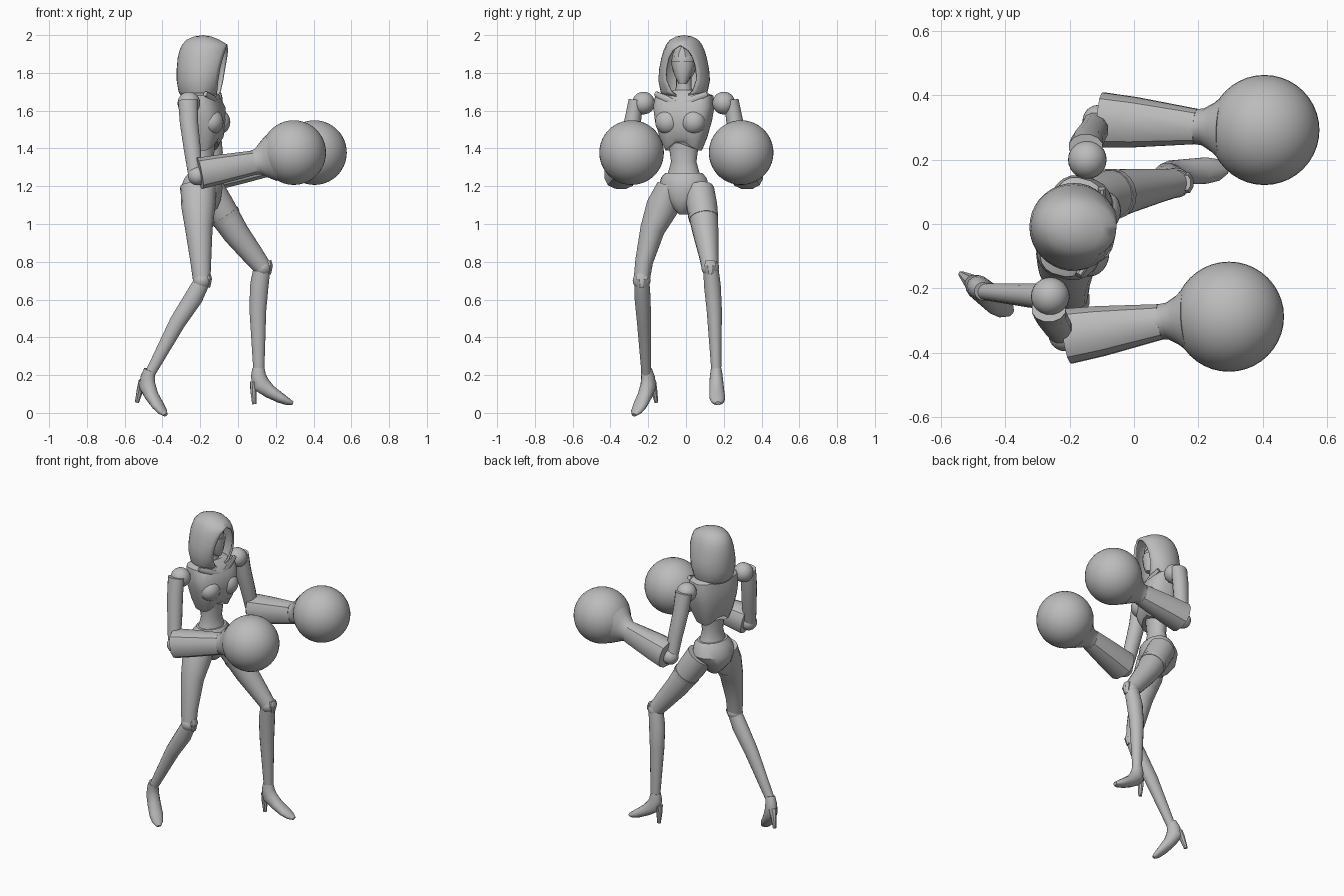
import bpy, bmesh, math
from mathutils import Vector, Matrix

if "Cube" in bpy.data.objects:
    bpy.data.objects.remove(bpy.data.objects["Cube"])

grey = bpy.data.materials.new("plain_grey")
grey.use_nodes = True
grey.diffuse_color = (0.5, 0.5, 0.5, 1)
grey.node_tree.nodes["Principled BSDF"].inputs["Base Color"].default_value = (0.5, 0.5, 0.5, 1)


def finish(name, bm, angle=35):
    bmesh.ops.recalc_face_normals(bm, faces=bm.faces)
    me = bpy.data.meshes.new(name)
    bm.to_mesh(me)
    bm.free()
    me.materials.append(grey)
    me.shade_smooth()
    me.set_sharp_from_angle(angle=math.radians(angle))
    ob = bpy.data.objects.new(name, me)
    bpy.context.collection.objects.link(ob)
    return ob


def frame(yaw, centre):
    """Body frame: u forward, v to the left, z up."""
    return Matrix.Translation((*centre, 0)) @ Matrix.Rotation(math.radians(yaw), 4, 'Z')


def loft(name, rings, side=(0, 1, 0), n=16, power=1.0, level=False, mat=None, shape=None):
    """Closed skin over rings given as (centre, half width, half depth)."""
    bm = bmesh.new()
    cs = [Vector(r[0]) for r in rings]
    loops = []
    for i, (_, ra, rb) in enumerate(rings):
        t = Vector((0, 0, 1))
        if not level:
            t = (cs[min(i + 1, len(cs) - 1)] - cs[max(i - 1, 0)]).normalized()
        a = Vector(side)
        a = (a - t * a.dot(t)).normalized()
        b = t.cross(a)
        loop = []
        for k in range(n):
            c, s = (f((k + 0.5) * math.tau / n) for f in (math.cos, math.sin))
            c, s = (math.copysign(abs(w) ** power, w) for w in (c, s))
            loop.append(bm.verts.new(cs[i] + a * ra * c + b * rb * s))
        loops.append(loop)
    for p, q in zip(loops, loops[1:]):
        for k in range(n):
            bm.faces.new((p[k], p[(k + 1) % n], q[(k + 1) % n], q[k]))
    bm.faces.new(loops[0])
    bm.faces.new(loops[-1])
    if shape:
        for v in bm.verts:
            shape(v.co)
    if mat:
        bm.transform(mat)
    return finish(name, bm)


def ball(name, centre, size, mat=None, seg=24):
    bm = bmesh.new()
    bmesh.ops.create_uvsphere(bm, u_segments=seg, v_segments=seg // 2 + 2, radius=1)
    size = size if isinstance(size, tuple) else (size,) * 3
    bm.transform(Matrix.Translation(centre) @ Matrix.Diagonal((*size, 1)))
    if mat:
        bm.transform(mat)
    return finish(name, bm)


# Torso, turned slightly toward the right-hand side
body = frame(-15, (-0.185, -0.012))


def rib_arch(co):
    if co.z < 1.43:
        co.z += 0.06 * max(0, 1 - abs(co.y) / 0.09)


loft("chest", [((0, 0, 1.39), .095, .075), ((0.005, 0, 1.46), .125, .095),
               ((0.005, 0, 1.55), .15, .11), ((0, 0, 1.62), .162, .105),
               ((-0.01, 0, 1.68), .155, .085), ((-0.01, 0, 1.71), .08, .055)],
     n=24, power=0.7, level=True, mat=body, shape=rib_arch)
for s, label in ((1, "left"), (-1, "right")):
    ball(label + "_bust", (0.07, 0.07 * s, 1.54), (0.058, 0.066, 0.065), body)
    loft(label + "_collar_plate", [((0.085, 0.01 * s, 1.63), .018, .012),
                                   ((0.075, 0.075 * s, 1.66), .022, .012),
                                   ((0.05, 0.14 * s, 1.69), .014, .012)],
         side=(0, 0, 1), n=8, mat=body)
loft("waist", [((0, 0, 1.47), .085, .065), ((0, 0, 1.40), .078, .06), ((0, 0, 1.33), .068, .055),
               ((0, 0, 1.27), .085, .065), ((0, 0, 1.23), .10, .08)], level=True, mat=body)
loft("pelvis", [((0, 0, 1.27), .10, .075), ((0, 0, 1.245), .122, .095), ((-.01, 0, 1.19), .137, .112),
                ((-.01, 0, 1.13), .105, .105), ((0, 0, 1.08), .055, .075), ((0, 0, 1.05), .022, .04)],
     n=20, level=True, mat=body)
loft("neck", [((0, 0, 1.66), .06, .05), ((0, 0, 1.73), .04, .04), ((0, 0, 1.82), .04, .04)],
     level=True, mat=body)

# Head, mask and hood
head = frame(-9, (-0.185, -0.01))
ball("head", (0.005, 0, 1.855), (0.075, 0.066, 0.1), head)
loft("face_mask", [((0.045, 0, 1.745), .022, .03), ((0.04, 0, 1.78), .042, .045),
                   ((0.03, 0, 1.83), .06, .06), ((0.03, 0, 1.86), .066, .058)],
     n=12, level=True, mat=head)
loft("brow_plate", [((0.045, 0, 1.885), .05, .035), ((0.045, 0, 1.91), .04, .03),
                    ((0.04, 0, 1.94), .008, .02)], n=8, level=True, mat=head)


def make_hood():
    bm = bmesh.new()
    n = 28
    # height, back, front rim, half width, half opening
    table = [(1.675, .115, .075, .115, .03), (1.70, .13, .085, .125, .06), (1.76, .14, .095, .137, .085),
             (1.82, .14, .105, .132, .085), (1.88, .135, .118, .12, .07), (1.92, .125, .127, .108, .045),
             (1.95, .112, .13, .094, .004), (1.975, .088, .088, .075, .001), (1.992, .05, .045, .043, .001)]
    loops = []
    for z, back, rim, hw, gap in table:
        a = math.asin(gap / hw)
        loop = []
        for k in range(n + 1):
            t = a + (math.tau - 2 * a) * k / n
            c = math.cos(t)
            u = c * (rim / math.cos(a) if c > 0 else back)
            loop.append(bm.verts.new((u, hw * math.sin(t), z)))
        loops.append(loop)
    for p, q in zip(loops, loops[1:]):
        for k in range(n):
            bm.faces.new((p[k], p[k + 1], q[k + 1], q[k]))
    top = bm.verts.new((0, 0, 2.0))
    for k in range(n):
        bm.faces.new((loops[-1][k], loops[-1][k + 1], top))
    # close the seam above the opening
    for p, q in zip(loops[6:], loops[7:]):
        bm.faces.new((p[-1], p[0], q[0], q[-1]))
    bm.faces.new((loops[-1][-1], loops[-1][0], top))
    bm.transform(head)
    hood = finish("hood", bm, 50)
    mod = hood.modifiers.new("thickness", 'SOLIDIFY')
    mod.thickness = 0.012
    mod.offset = -1


make_hood()

# Arms and round gloves
arms = {"right": (-1, (-0.26, -0.225), (-0.215, -0.345), (0.295, -0.288)),
        "left": (1, (-0.145, 0.20), (-0.11, 0.32), (0.405, 0.292))}
for label, (s, (sx, sy), (ex, ey), (gx, gy)) in arms.items():
    ball(label + "_shoulder", (sx, sy, 1.64), 0.06)
    loft(label + "_upper_arm", [((sx - .005, sy + .04 * s, 1.655), .04, .054),
                                ((sx, sy + .058 * s, 1.54), .046, .05),
                                ((sx + .02, sy + .09 * s, 1.38), .042, .046),
                                ((ex - .01, ey, 1.24), .034, .036)], n=12)
    ball(label + "_elbow", (ex, ey, 1.255), 0.05)
    wrist = Vector((gx - .21, gy + .015 * s * (1 if s < 0 else 0.7), 1.325))
    elbow = Vector((ex + .01, ey + .003 * s, 1.268))
    loft(label + "_forearm", [(elbow, .088, .086), (elbow.lerp(wrist, .35), .08, .08),
                              (wrist, .056, .066)], n=12, power=0.8)
    glove = Vector((gx, gy, 1.378))
    loft(label + "_glove_cuff", [(wrist.lerp(glove, f - .02), ra, rb) for f, ra, rb in
                                 ((0, .055, .066), (.12, .058, .07), (.28, .078, .098), (.45, .11, .125))],
         n=20)
    ball(label + "_glove", glove, 0.171, seg=40)

# Legs
legs = {
    "left": ([((-.155, .07, 1.18), .08, .085), ((-.10, .085, 1.09), .082, .083),
              ((-.01, .105, .95), .068, .07), ((.08, .12, .835), .052, .057), ((.13, .128, .77), .045, .048)],
             [((.132, .128, .80), .04, .044), ((.112, .14, .67), .045, .05),
              ((.105, .15, .54), .041, .045), ((.11, .16, .23), .027, .03)]),
    "right": ([((-.21, -.085, 1.2), .07, .095), ((-.21, -.125, 1.09), .088, .09),
               ((-.207, -.178, .97), .066, .072), ((-.197, -.222, .80), .048, .055), ((-.192, -.235, .70), .043, .046)],
              [((-.18, -.235, .715), .04, .042), ((-.235, -.23, .61), .043, .05),
               ((-.32, -.222, .48), .038, .044), ((-.465, -.21, .21), .026, .028)])}
for label, (thigh, shin) in legs.items():
    loft(label + "_thigh", thigh, n=18)
    loft(label + "_shin", shin, n=16)
    knee = Vector(thigh[-1][0])
    ball(label + "_knee", knee, 0.047)
    loft(label + "_kneecap", [(knee + Vector((.03, 0, .035)), .025, .018),
                              (knee + Vector((.036, 0, .01)), .034, .02),
                              (knee + Vector((.028, 0, -.035)), .018, .018)], n=8)
    # raised band round the thigh
    a, b = Vector(thigh[1][0]), Vector(thigh[2][0])
    loft(label + "_thigh_band", [(a.lerp(b, f), w, w + .002) for f, w in ((.3, .081), (.45, .078))], n=18)


# High-heeled shoes
def shoe(label, ankle, yaw, pitch):
    mat = (Matrix.Translation(ankle) @ Matrix.Rotation(math.radians(yaw), 4, 'Z')
           @ Matrix.Rotation(math.radians(pitch), 4, 'Y'))
    loft(label + "_shoe", [((0, 0, .0), .028, .032), ((.0, 0, -.04), .034, .04), ((.012, 0, -.085), .038, .048),
                           ((.06, 0, -.125), .04, .036), ((.115, 0, -.158), .042, .028),
                           ((.155, 0, -.178), .034, .02), ((.182, 0, -.188), .014, .01)],
         n=14, mat=mat)
    loft(label + "_heel", [((-.02, 0, -.075), .026, .026), ((-.026, 0, -.12), .018, .018),
                           ((-.022, 0, -.192), .01, .012)], n=8, mat=mat)


shoe("left", (.108, .16, .238), 3, 0)
shoe("right", (-.467, -.21, .228), -38, 20)
